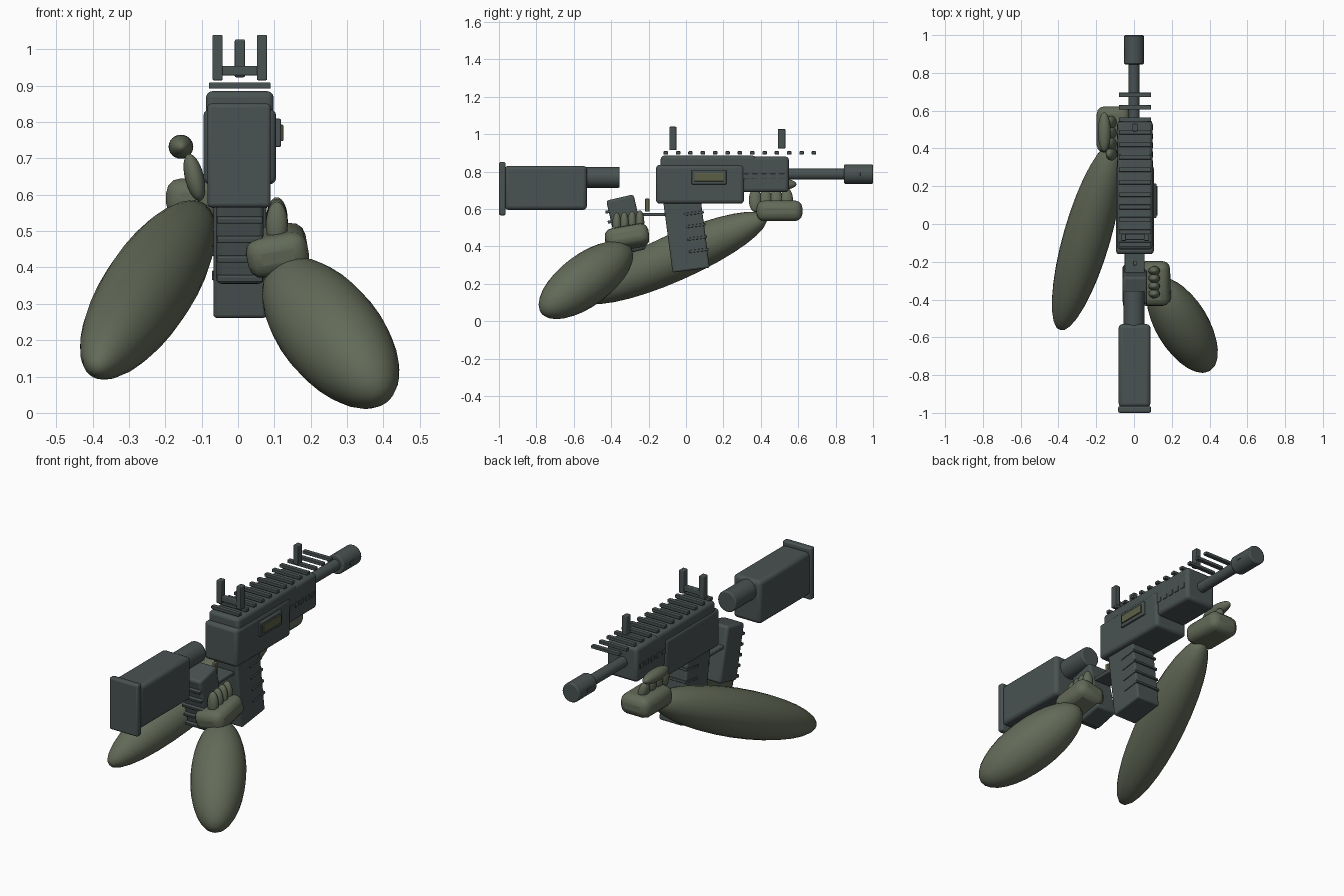
import bpy
from math import radians
from mathutils import Vector

cube = bpy.data.objects.get("Cube")
if cube:
    bpy.data.objects.remove(cube, do_unlink=True)


def material(name, rgb):
    m = bpy.data.materials.new(name)
    m.use_nodes = True
    m.diffuse_color = (*rgb, 1)
    m.node_tree.nodes["Principled BSDF"].inputs["Base Color"].default_value = (*rgb, 1)
    return m


METAL = material("dark_slate", (0.068, 0.084, 0.084))
GLOVE = material("olive_green", (0.125, 0.145, 0.098))
PORT = material("dull_moss", (0.105, 0.115, 0.06))


def finish(ob, name, mat, bevel=0.0, segments=3):
    ob.name = name
    ob.data.materials.append(mat)
    bpy.ops.object.transform_apply(location=False, rotation=False, scale=True)
    if bevel:
        b = ob.modifiers.new("rounded_edges", "BEVEL")
        b.width, b.segments = bevel, segments
        b.limit_method = "ANGLE"
    bpy.ops.object.shade_smooth_by_angle(angle=radians(35))
    return ob


def box(name, center, size, mat=METAL, bevel=0.004, tilt=(0, 0, 0)):
    bpy.ops.mesh.primitive_cube_add(size=1, location=center, rotation=[radians(a) for a in tilt])
    ob = bpy.context.object
    ob.scale = size
    return finish(ob, name, mat, bevel)


def tube(name, y0, y1, z, radius, bevel=0.006):
    bpy.ops.mesh.primitive_cylinder_add(vertices=32, radius=radius, depth=y1 - y0,
                                        location=(0, (y0 + y1) / 2, z), rotation=(radians(90), 0, 0))
    return finish(bpy.context.object, name, METAL, bevel, 2)


def ellipsoid(name, center, radii, direction=(0, 0, 1)):
    # The local z axis points along the given direction
    bpy.ops.mesh.primitive_uv_sphere_add(segments=24, ring_count=16, radius=1, location=center)
    ob = bpy.context.object
    ob.rotation_euler = Vector(direction).to_track_quat("Z", "Y").to_euler()
    ob.scale = radii
    return finish(ob, name, GLOVE)


# Stock
box("stock", (0.003, -0.75, 0.713), (0.168, 0.44, 0.235), bevel=0.02)
box("butt_plate", (0.003, -0.982, 0.708), (0.174, 0.036, 0.285), bevel=0.01)
tube("stock_tube", -0.57, -0.355, 0.769, 0.056)

# Receiver and handguard
box("lower_receiver", (0.005, 0.075, 0.732), (0.2, 0.47, 0.207), bevel=0.018)
box("upper_receiver", (0.005, 0.12, 0.815), (0.186, 0.51, 0.14), bevel=0.018)
box("handguard", (0.005, 0.425, 0.785), (0.184, 0.25, 0.19), bevel=0.018)
for side in (-1, 1):
    for i in range(5):
        box("handguard_vent", (0.005 + side * 0.092, 0.32 + i * 0.048, 0.776),
            (0.008, 0.03, 0.026), bevel=0.002)

# Ejection port
box("port_frame", (0.109, 0.123, 0.77), (0.018, 0.185, 0.078))
box("port_cover", (0.12, 0.123, 0.77), (0.009, 0.155, 0.045), PORT, 0.002)

# Barrel
tube("barrel", 0.52, 0.86, 0.786, 0.029, 0.002)
tube("muzzle", 0.845, 1.0, 0.786, 0.052)
for side in (-1, 1):
    box("muzzle_slot", (side * 0.05, 0.915, 0.786), (0.008, 0.035, 0.02), bevel=0.002)

# Top rail
for i in range(13):
    box("rail_bar", (0.005, -0.108 + i * 0.066, 0.9), (0.17, 0.024, 0.017), bevel=0.003)

# Sights
for side in (-1, 1):
    box("rear_sight_post", (0.005 + side * 0.061, -0.07, 0.977), (0.028, 0.038, 0.125))
box("rear_sight_bridge", (0.005, -0.07, 0.941), (0.11, 0.03, 0.026))
box("front_sight_post", (0.005, 0.511, 0.975), (0.028, 0.04, 0.104))

# Magazine with ribs on its forward half
mag = box("magazine", (0.005, 0.0, 0.481), (0.146, 0.2, 0.42), bevel=0.01, tilt=(7.5, 0, 0))
bpy.context.view_layer.update()
for i in range(4):
    place = mag.matrix_world @ Vector((0, 0.055, 0.09 - i * 0.067))
    box("magazine_rib", place, (0.154, 0.105, 0.014), bevel=0.003, tilt=(7.5, 0, 0))

# Pistol grip with ribs on its rear edge
grip = box("pistol_grip", (0.005, -0.32, 0.515), (0.13, 0.15, 0.3), bevel=0.014, tilt=(13, 0, 0))
bpy.context.view_layer.update()
for i in range(5):
    place = grip.matrix_world @ Vector((0, -0.075, 0.09 - i * 0.055))
    box("grip_rib", place, (0.125, 0.035, 0.016), bevel=0.003, tilt=(13, 0, 0))

# Trigger
box("trigger_guard", (0.003, -0.185, 0.57), (0.105, 0.15, 0.018))
box("trigger", (0.005, -0.207, 0.62), (0.018, 0.024, 0.07), PORT)

# Hand on the grip and its forearm
box("grip_palm", (0.107, -0.315, 0.447), (0.17, 0.235, 0.112), GLOVE, 0.04, (10, -10, 0))
for i in range(4):
    ellipsoid("grip_finger", (0.107, -0.37 + i * 0.041, 0.517 + i * 0.004), (0.03, 0.024, 0.064))
ellipsoid("grip_forearm", (0.255, -0.535, 0.22), (0.139, 0.139, 0.324), (-0.438, 0.722, 0.535))

# Hand under the handguard and its forearm
box("support_palm", (-0.11, 0.5, 0.59), (0.175, 0.245, 0.11), GLOVE, 0.04)
for i in range(4):
    ellipsoid("support_finger", (-0.12, 0.37 + i * 0.056, 0.648), (0.034, 0.026, 0.066), (-0.25, 0, 1))
ellipsoid("support_thumb", (-0.157, 0.487, 0.732), (0.034, 0.033, 0.104), (0, 1, 0))
ellipsoid("support_forearm", (-0.248, -0.065, 0.338), (0.125, 0.125, 0.56), (0.255, 0.884, 0.39))
